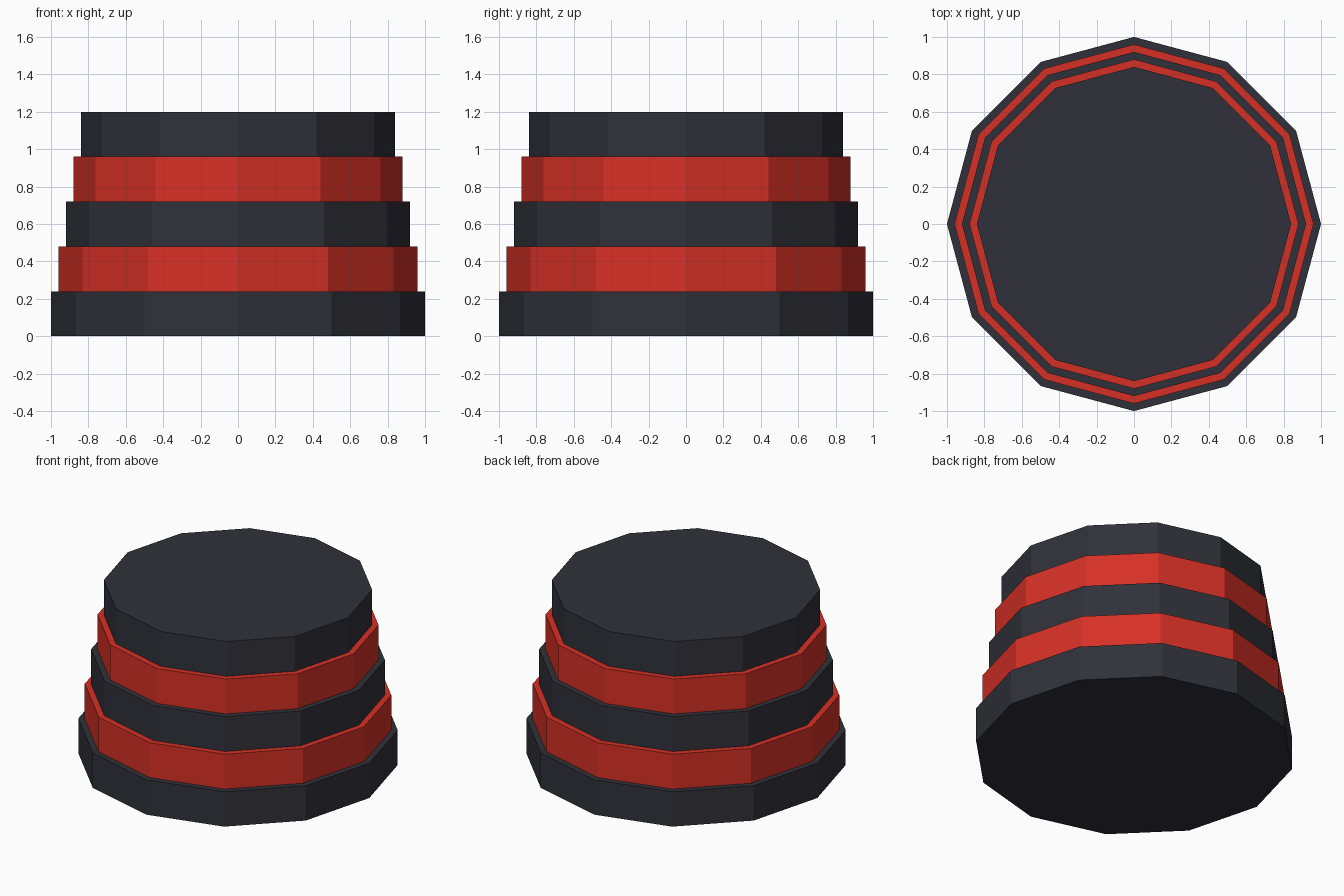
import bpy

cube = bpy.data.objects.get("Cube")
if cube:
    bpy.data.objects.remove(cube, do_unlink=True)


def make_material(name, rgb):
    mat = bpy.data.materials.new(name)
    mat.use_nodes = True
    color = (*rgb, 1.0)
    mat.diffuse_color = color
    mat.node_tree.nodes["Principled BSDF"].inputs["Base Color"].default_value = color
    return mat


charcoal = make_material("charcoal", (0.03, 0.031, 0.042))
red = make_material("red", (0.67, 0.03, 0.019))

SIDES = 12
TIER_HEIGHT = 0.24
TIERS = ["base_tier", "lower_red_tier", "middle_tier", "upper_red_tier", "top_tier"]

# Stacked twelve-sided tiers, each slightly narrower than the one below
for i, name in enumerate(TIERS):
    bpy.ops.mesh.primitive_cylinder_add(
        vertices=SIDES,
        radius=1.0 - 0.04 * i,
        depth=TIER_HEIGHT,
        location=(0, 0, TIER_HEIGHT * (i + 0.5)),
    )
    tier = bpy.context.object
    tier.name = name
    tier.data.name = name
    tier.data.materials.append(red if i % 2 else charcoal)
